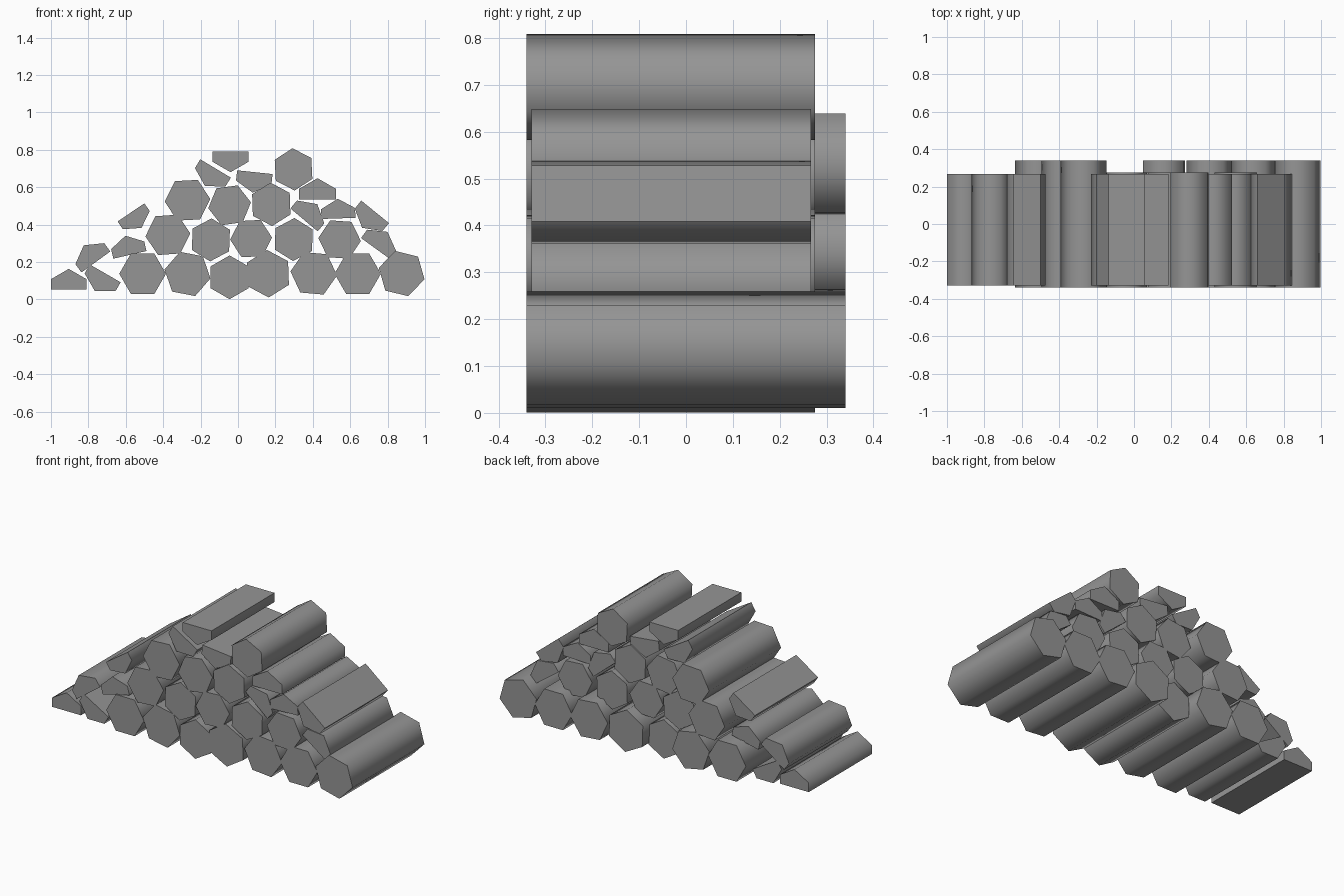
import bpy
from math import cos, sin, pi, radians

if "Cube" in bpy.data.objects:
    bpy.data.objects.remove(bpy.data.objects["Cube"])

bark = bpy.data.materials.new("grey_wood")
bark.use_nodes = True
GREY = (0.3, 0.3, 0.3, 1)
bark.diffuse_color = GREY
bark.node_tree.nodes["Principled BSDF"].inputs["Base Color"].default_value = GREY

FRONT, SHORT, LONG = -0.34, 0.275, 0.34


def prism(name, outline, y0, y1):
    """Extrude a counter-clockwise x-z outline from y0 back to y1."""
    n = len(outline)
    verts = [(x, y, z) for y in (y0, y1) for x, z in outline]
    faces = [tuple(range(n)), tuple(reversed(range(n, 2 * n)))]
    faces += [(i, i + n, (i + 1) % n + n, (i + 1) % n) for i in range(n)]
    mesh = bpy.data.meshes.new(name)
    mesh.from_pydata(verts, [], faces)
    mesh.materials.append(bark)
    obj = bpy.data.objects.new(name, mesh)
    bpy.context.collection.objects.link(obj)
    bpy.ops.object.select_all(action="DESELECT")
    obj.select_set(True)
    bpy.context.view_layer.objects.active = obj
    bpy.ops.object.shade_smooth_by_angle(angle=radians(75))


def whole_log(name, x, z, r, turn, back):
    a = radians(turn)
    prism(name, [(x + r * cos(a + k * pi / 3), z + r * sin(a + k * pi / 3))
                 for k in range(6)], FRONT, back)


def split_log(name, x, z, facing, r=0.11):
    """Half a hexagonal log: x, z is the middle of the split face, facing is the bark side."""
    a, w = radians(facing), r * 0.866
    half = [(0, -w), (r / 2, -w), (r, 0), (r / 2, w), (0, w)]
    prism(name, [(x + u * cos(a) - v * sin(a), z + u * sin(a) + v * cos(a))
                 for u, v in half], FRONT + 0.01, SHORT - 0.008)


# Whole logs, row by row from the ground: x, z, radius, turn, back end
rows = {
    "bottom_log": [(-0.51, 0.137, 0.125, 0, LONG), (-0.27, 0.136, 0.125, -11, LONG),
                   (-0.045, 0.118, 0.117, 90, SHORT), (0.16, 0.137, 0.127, 92, LONG),
                   (0.405, 0.139, 0.125, -5, LONG), (0.64, 0.137, 0.124, 0, LONG),
                   (0.875, 0.138, 0.126, -14, LONG)],
    "second_row_log": [(-0.375, 0.345, 0.12, 4, LONG), (-0.145, 0.318, 0.115, 88, SHORT),
                       (0.07, 0.325, 0.112, 3, SHORT), (0.298, 0.32, 0.115, 88, SHORT),
                       (0.543, 0.32, 0.114, -4, SHORT)],
    "third_row_log": [(-0.27, 0.53, 0.122, 3, LONG), (-0.045, 0.503, 0.115, 8, SHORT),
                      (0.178, 0.508, 0.116, 92, SHORT)],
    "top_log": [(0.297, 0.695, 0.113, 93, SHORT)],
}
for row, logs in rows.items():
    for i, spec in enumerate(logs, 1):
        whole_log(f"{row}_{i}", *spec)

# Split logs filling the slopes and gaps: x, z of the split face, bark direction
splits = {
    "left_slope_split": [(-0.905, 0.053, 90), (-0.76, 0.2, 126), (-0.71, 0.139, 240),
                         (-0.578, 0.238, 103, 0.105), (-0.572, 0.465, -56, 0.1)],
    "right_slope_split": [(0.733, 0.468, 231), (0.735, 0.272, 54), (0.353, 0.425, 50),
                          (0.537, 0.433, 92, 0.105), (0.425, 0.535, 90, 0.113)],
    "top_split": [(0.09, 0.68, -96), (-0.12, 0.7, 239), (-0.04, 0.79, 270)],
}
for group, logs in splits.items():
    for i, spec in enumerate(logs, 1):
        split_log(f"{group}_{i}", *spec)
